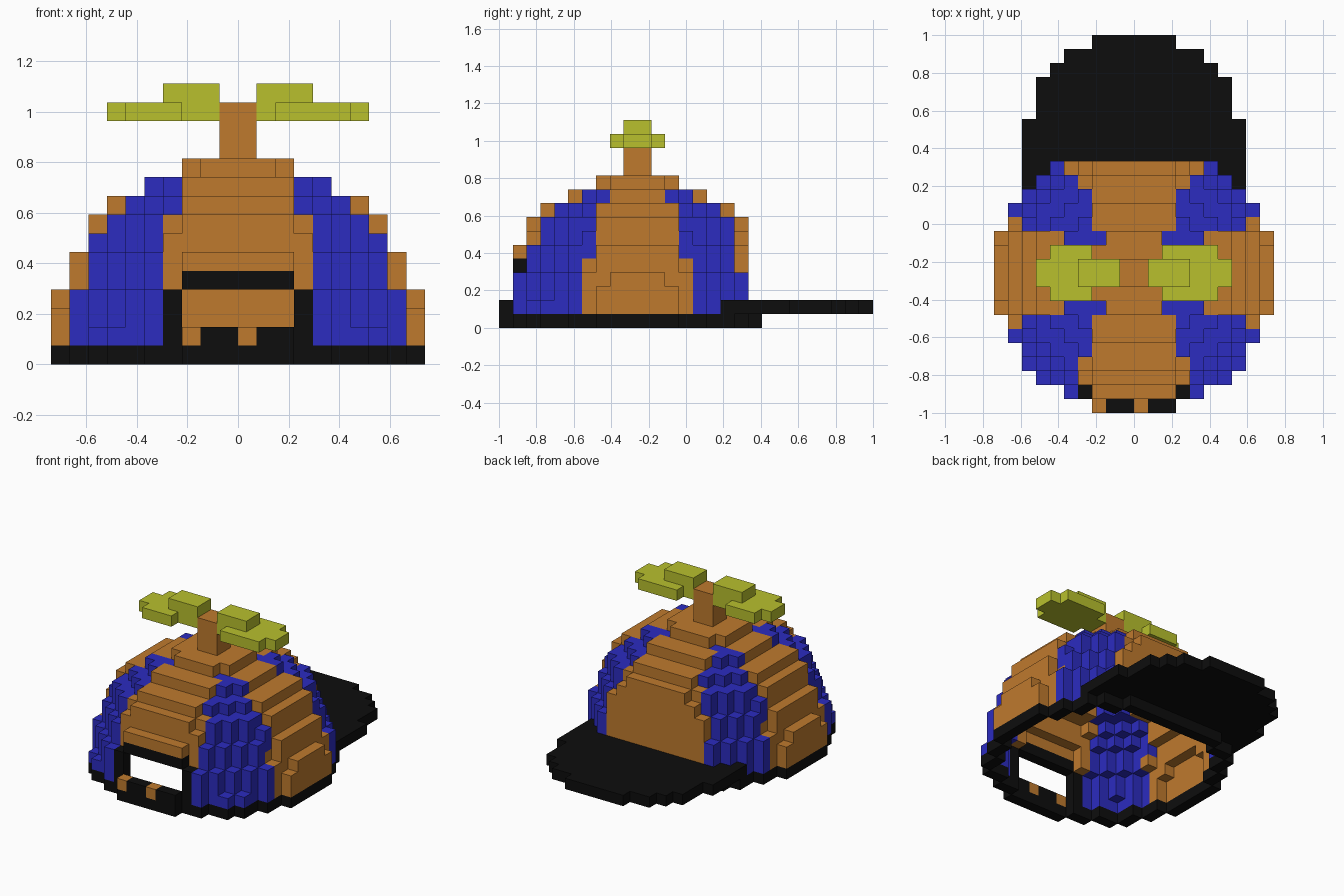
import bpy
import bmesh
from math import hypot
from mathutils import Vector

cube = bpy.data.objects.get("Cube")
if cube:
    bpy.data.objects.remove(cube, do_unlink=True)

U = 2 / 27          # edge of one block
MID = 10            # depth of the crown centre, in blocks from the front


def material(name, rgb):
    m = bpy.data.materials.new(name)
    m.use_nodes = True
    colour = (*rgb, 1)
    m.diffuse_color = colour
    m.node_tree.nodes["Principled BSDF"].inputs["Base Color"].default_value = colour
    return m


BLACK = material("black", (0.004, 0.004, 0.004))
ORANGE = material("orange", (0.52, 0.195, 0.027))
BLUE = material("blue", (0.025, 0.025, 0.53))
GREEN = material("lime", (0.48, 0.53, 0.027))

parts = {}          # part name -> (material, blocks)


def add(name, mat, blocks):
    parts.setdefault(name, (mat, set()))[1].update(blocks)


def box(x0, x1, y0, y1, z0, z1):
    return {(x, y, z) for x in range(x0, x1) for y in range(y0, y1) for z in range(z0, z1)}


# Crown: stacked discs, radius per layer, cut flat at the back
RADII = [10, 10, 9.9, 9.7, 9.15, 9, 8.3, 8, 7, 5.2, 3]


def in_crown(x, y, z):
    back = 19 if z == 0 else 18
    front = 0 if z == 0 else 1
    return (z < len(RADII) and front <= y < back
            and hypot(x + 0.5, y + 0.5 - MID) <= RADII[z])


def is_shell(x, y, z):
    sides = [(x - 1, y, z), (x + 1, y, z), (x, y - 1, z), (x, y + 1, z)]
    if z > 0:
        sides.append((x, y, z + 1))
    return in_crown(x, y, z) and not all(in_crown(*s) for s in sides)


def is_orange(x, y, z):
    ax, ay = abs(x + 0.5), abs(y + 0.5 - MID)
    if z >= 10:
        return True
    if z == 9:
        return ax < 2 or ay < 2 or (ax < 3 and ay > 3)
    middle = 3 if z == 8 else 5 if y == 17 else 4
    side = 4 if z < 5 else 3
    return ax < middle or ay < side


# Brim: half width shrinks towards the tip
def brim_half(y):
    return 8 if y < 21 else 7 if y < 24 else {24: 6, 25: 5, 26: 3}[y]


for y in range(16, 27):
    h = brim_half(y)
    inner = {16: 7, 17: 6}.get(y, 0)
    add("brim", BLACK, {b for b in box(-h, h, y, y + 1, 1, 2) if abs(b[0] + 0.5) > inner})
brim = parts["brim"][1]

# Front opening with its frame and adjusting strap
opening = box(-3, 3, 1, 2, 1, 4)
frame = box(-4, -3, 1, 2, 1, 4) | box(3, 4, 1, 2, 1, 4) | box(-3, 3, 1, 2, 4, 5)
studs = {(-3, 0, 1), (0, 0, 1)}
add("opening_frame", BLACK, frame)
add("strap", BLACK, box(-3, 3, 0, 1, 1, 2) - studs)
add("strap_studs", ORANGE, studs)

# Sort the crown blocks into band, orange panels and blue panels
for b in box(-10, 10, 0, 19, 0, len(RADII)) - opening - frame - brim:
    if is_shell(*b):
        if b[2] == 0:
            add("head_band", BLACK, [b])
        elif is_orange(*b):
            add("orange_panels", ORANGE, [b])
        else:
            add("blue_panels", BLUE, [b])

# Propeller
add("propeller_post", ORANGE, box(-1, 1, 9, 11, 11, 14))
add("left_blade", GREEN, box(1, 7, 9, 11, 13, 14) | box(2, 6, 8, 12, 13, 14) | box(1, 4, 9, 11, 14, 15))
add("right_blade", GREEN, box(-7, -1, 9, 11, 13, 14) | box(-6, -3, 8, 12, 13, 14) | box(-4, -1, 9, 11, 14, 15))

filled = set().union(*(blocks for _, blocks in parts.values()))


def build(name, mat, blocks):
    """Make the outer faces of a set of blocks."""
    bm = bmesh.new()
    corners = {}

    def vert(p):
        key = tuple(round(c) for c in p)
        if key not in corners:
            corners[key] = bm.verts.new((key[0] * U, key[1] * U - 1, key[2] * U))
        return corners[key]

    for b in sorted(blocks):
        for axis in range(3):
            for sign in (-1, 1):
                n, s = Vector((0, 0, 0)), Vector((0, 0, 0))
                n[axis] = sign
                s[(axis + 1) % 3] = 1
                t = n.cross(s)
                if tuple(int(b[i] + n[i]) for i in range(3)) in filled:
                    continue
                c = Vector(b) + Vector((0.5, 0.5, 0.5)) + n / 2
                ring = [c + (i * s + j * t) / 2 for i, j in ((-1, -1), (1, -1), (1, 1), (-1, 1))]
                bm.faces.new([vert(p) for p in ring])
    mesh = bpy.data.meshes.new(name)
    bm.to_mesh(mesh)
    bm.free()
    mesh.materials.append(mat)
    bpy.context.collection.objects.link(bpy.data.objects.new(name, mesh))


for name, (mat, blocks) in parts.items():
    build(name, mat, blocks)
